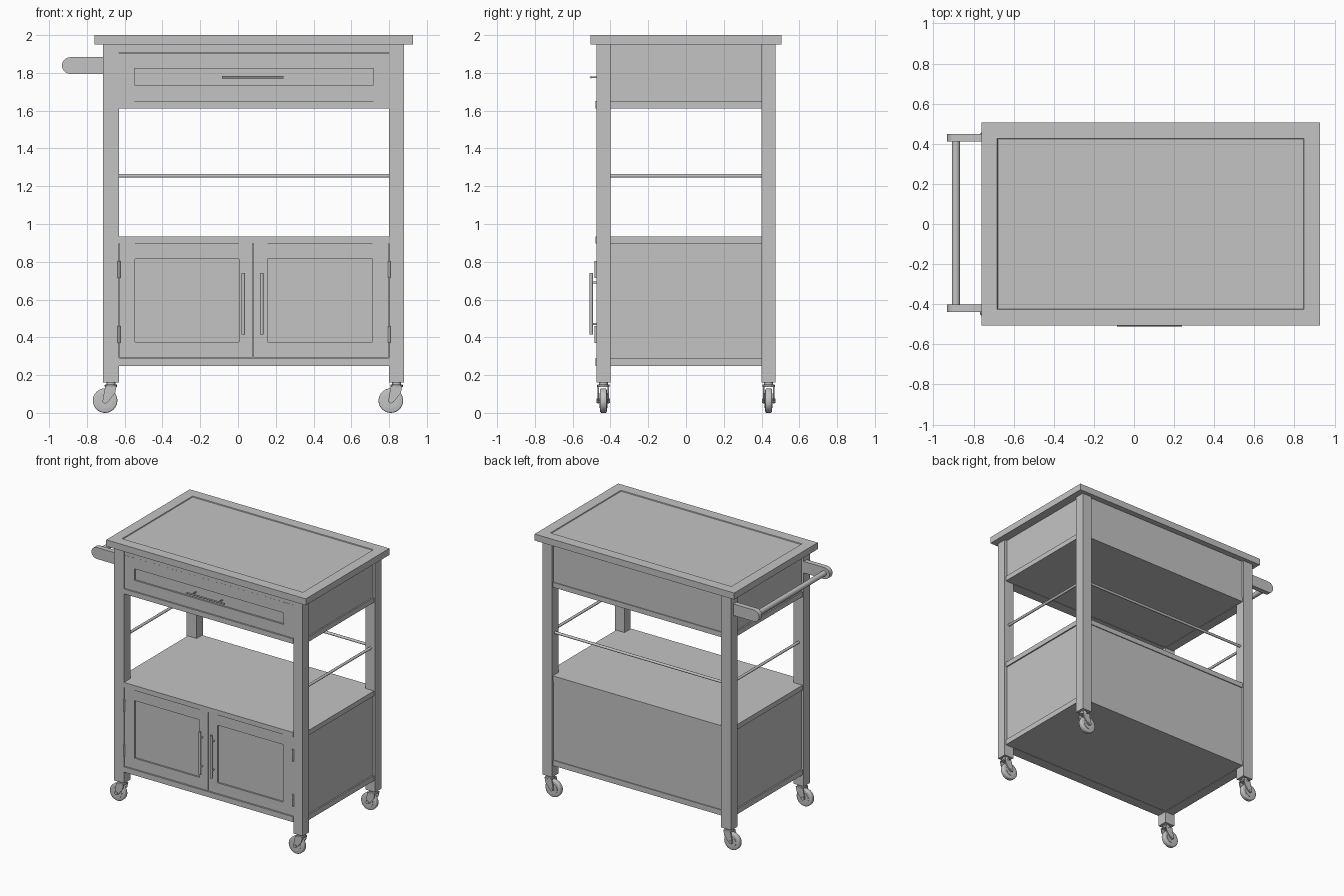
import bpy, bmesh, math
from mathutils import Vector

if "Cube" in bpy.data.objects:
    bpy.data.objects.remove(bpy.data.objects["Cube"])

grey = bpy.data.materials.new("plain grey")
grey.diffuse_color = (0.55, 0.55, 0.55, 1)
grey.use_nodes = True
grey.node_tree.nodes["Principled BSDF"].inputs["Base Color"].default_value = grey.diffuse_color


def finish(name, bm, smooth=False):
    me = bpy.data.meshes.new(name)
    bmesh.ops.recalc_face_normals(bm, faces=bm.faces)
    bm.to_mesh(me)
    bm.free()
    me.materials.append(grey)
    ob = bpy.data.objects.new(name, me)
    bpy.context.collection.objects.link(ob)
    if smooth:
        bpy.ops.object.select_all(action='DESELECT')
        ob.select_set(True)
        bpy.context.view_layer.objects.active = ob
        bpy.ops.object.shade_smooth_by_angle(angle=math.radians(35))
    return ob


def box(name, x0, x1, y0, y1, z0, z1):
    bm = bmesh.new()
    bmesh.ops.create_cube(bm, size=1)
    for v in bm.verts:
        v.co = ((x0 + x1) / 2 + v.co.x * (x1 - x0),
                (y0 + y1) / 2 + v.co.y * (y1 - y0),
                (z0 + z1) / 2 + v.co.z * (z1 - z0))
    return finish(name, bm)


def rod(name, a, b, r, segs=16, bevel=0):
    a, b = Vector(a), Vector(b)
    bm = bmesh.new()
    bmesh.ops.create_cone(bm, cap_ends=True, segments=segs, radius1=r, radius2=r,
                          depth=(b - a).length)
    if bevel:
        rims = [e for e in bm.edges if abs(e.verts[0].co.z - e.verts[1].co.z) < 1e-6]
        bmesh.ops.bevel(bm, geom=rims, offset=bevel, segments=3, affect='EDGES', profile=0.5)
    rot = Vector((0, 0, 1)).rotation_difference(b - a).to_matrix().to_4x4()
    bm.transform(rot)
    bmesh.ops.translate(bm, verts=bm.verts, vec=(a + b) / 2)
    return finish(name, bm, True)


def plate(name, outline, y0, y1):
    """Extrude an x-z outline along y."""
    bm = bmesh.new()
    f = bm.faces.new([bm.verts.new((x, y0, z)) for x, z in outline])
    g = bmesh.ops.extrude_face_region(bm, geom=[f])
    bmesh.ops.translate(bm, vec=(0, y1 - y0, 0),
                        verts=[v for v in g['geom'] if isinstance(v, bmesh.types.BMVert)])
    return finish(name, bm, True)


def framed_front(name, x0, x1, z0, z1, stile_l, stile_r, rail):
    """Shaker style front: stiles, rails and a recessed panel."""
    yf, yb = -0.472, -0.44
    box(name + "_stile_left", x0, x0 + stile_l, yf, yb, z0, z1)
    box(name + "_stile_right", x1 - stile_r, x1, yf, yb, z0, z1)
    xa, xb = x0 + stile_l, x1 - stile_r
    box(name + "_rail_bottom", xa, xb, yf + 0.001, yb, z0, z0 + rail)
    box(name + "_rail_top", xa, xb, yf + 0.001, yb, z1 - rail, z1)
    box(name + "_panel", xa, xb, yf + 0.014, yb, z0 + rail, z1 - rail)


# Inner faces of the legs
L, R, F, B = -0.63, 0.80, -0.40, 0.40

# Worktop with a slightly sunken inset
bm = bmesh.new()
bmesh.ops.create_cube(bm, size=1)
for v in bm.verts:
    v.co = (0.083 + v.co.x * 1.688, v.co.y * 1.01, 1.975 + v.co.z * 0.05)
top = max(bm.faces, key=lambda f: f.calc_center_median().z)
bmesh.ops.inset_individual(bm, faces=[top], thickness=0.112)
bmesh.ops.inset_individual(bm, faces=[top], thickness=0.004, depth=-0.006)
finish("worktop", bm)

# Legs and casters
for side, x0, x1 in (("left", -0.715, L), ("right", R, 0.88)):
    for end, y0, y1 in (("front", -0.475, F), ("back", B, 0.475)):
        tag = f"_{end}_{side}"
        box("leg" + tag, x0, x1, y0, y1, 0.162, 1.95)
        cx, cy = (x0 + x1) / 2, (y0 + y1) / 2
        wx, wz = cx - 0.031, 0.065
        rod("caster_neck" + tag, (cx, cy, 0.138), (cx, cy, 0.165), 0.024)
        rod("caster_swivel" + tag, (cx, cy, 0.136), (cx, cy, 0.150), 0.033, 20, 0.003)
        rod("wheel" + tag, (wx, cy - 0.018, wz), (wx, cy + 0.018, wz), 0.065, 32, 0.008)
        rod("axle" + tag, (wx, cy - 0.035, wz), (wx, cy + 0.035, wz), 0.012)
        for s in (-1, 1):
            rod("wheel_hub" + tag, (wx, cy + s * 0.017, wz), (wx, cy + s * 0.021, wz), 0.04, 24)
            ya, yb = cy + s * 0.022, cy + s * 0.030
            plate("caster_fork" + tag,
                  [(cx - 0.03, 0.143), (cx + 0.03, 0.143), (cx + 0.022, 0.105),
                   (wx + 0.014, wz - 0.008), (wx, wz - 0.016), (wx - 0.014, wz - 0.006),
                   (wx - 0.010, wz + 0.02)], ya, yb)

# Horizontal slabs: drawer box floor, open shelf, cabinet floor
for name, z0, z1 in (("drawer_box_floor", 1.615, 1.65), ("open_shelf", 0.90, 0.935),
                     ("cabinet_floor", 0.252, 0.29)):
    box(name, L - 0.06, R + 0.06, F - 0.03, B + 0.05, z0, z1)
    box(name + "_front_rail", L, R, -0.479, F, z0 - 0.003, z1)
    box(name + "_back_rail", L, R, B, 0.467, z0 - 0.003, z1)
    box(name + "_left_rail", -0.705, L, F, B, z0 - 0.003, z1)
    box(name + "_right_rail", R, 0.870, F, B, z0 - 0.003, z1)
box("drawer_top_rail", L, R, -0.474, -0.42, 1.908, 1.95)

# Side and back panels of the drawer box and cabinet
for name, z0, z1 in (("drawer_box", 1.65, 1.95), ("cabinet", 0.29, 0.90)):
    box(name + "_left_panel", -0.695, -0.665, F, B, z0, z1)
    box(name + "_right_panel", 0.83, 0.86, F, B, z0, z1)
    box(name + "_back_panel", L, R, 0.43, 0.460, z0, z1)

# Drawer front and cabinet doors
framed_front("drawer", L, R, 1.652, 1.906, 0.083, 0.083, 0.083)
for x in (-0.561, 0.721):
    box("drawer_edge_bead", x - 0.003, x + 0.003, -0.474, -0.465, 1.652, 1.906)
framed_front("left_door", L + 0.002, 0.078, 0.293, 0.897, 0.083, 0.073, 0.082)
framed_front("right_door", 0.082, R - 0.002, 0.293, 0.897, 0.073, 0.086, 0.082)

# Handles
rod("drawer_handle", (-0.085, -0.504, 1.777), (0.24, -0.504, 1.777), 0.006)
for x in (-0.035, 0.19):
    rod("drawer_handle_post", (x, -0.455, 1.777), (x, -0.504, 1.777), 0.005)
for x in (0.028, 0.126):
    rod("door_handle", (x, -0.502, 0.415), (x, -0.502, 0.74), 0.009)
    for z in (0.47, 0.69):
        rod("door_handle_post", (x, -0.465, z), (x, -0.502, z), 0.006)

# Door hinges
for x, s in ((L, 1), (R, -1)):
    for z in (0.415, 0.76):
        rod("hinge_barrel", (x, -0.477, z - 0.045), (x, -0.477, z + 0.045), 0.007)
        box("hinge_leaf", min(x, x + s * 0.014), max(x, x + s * 0.014),
            -0.475, -0.465, z - 0.035, z + 0.035)

# Guard rods around the open shelf
rod("guard_rod_back", (L - 0.02, 0.437, 1.255), (R + 0.02, 0.437, 1.255), 0.010)
for x in (-0.672, 0.84):
    rod("guard_rod_side", (x, F - 0.02, 1.255), (x, B + 0.02, 1.255), 0.010)

# Towel rail: two round-ended brackets and a bar
arc = [(-0.888 + 0.044 * math.cos(math.radians(a)), 1.839 + 0.044 * math.sin(math.radians(a)))
       for a in range(90, 271, 15)]
for y in (-0.42, 0.43):
    plate("towel_bracket", arc + [(-0.714, 1.795), (-0.714, 1.883)], y - 0.019, y + 0.019)
rod("towel_bar", (-0.888, -0.41, 1.839), (-0.888, 0.42, 1.839), 0.020, 20)
